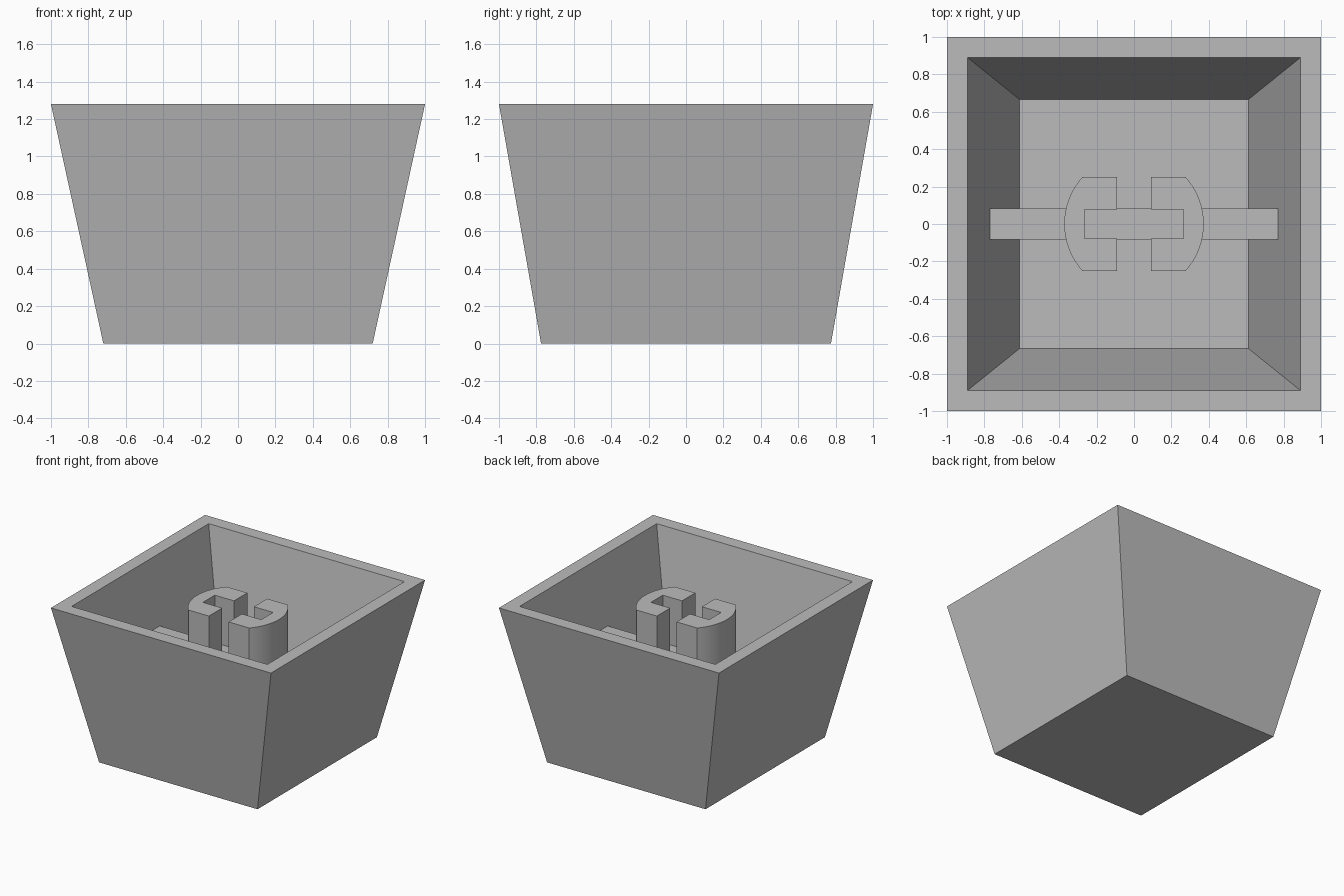
import bpy
import bmesh
from math import asin, cos, sin

cube = bpy.data.objects.get("Cube")
if cube:
    bpy.data.objects.remove(cube, do_unlink=True)

HEIGHT, FLOOR, STEM_TOP, RIB_TOP = 1.28, 0.12, 1.17, 0.78

grey = bpy.data.materials.new("plain_grey")
grey.use_nodes = True
grey.diffuse_color = (0.5, 0.5, 0.5, 1)
grey.node_tree.nodes["Principled BSDF"].inputs["Base Color"].default_value = (0.5, 0.5, 0.5, 1)


def finish(name, bm):
    bmesh.ops.recalc_face_normals(bm, faces=bm.faces)
    mesh = bpy.data.meshes.new(name)
    bm.to_mesh(mesh)
    bm.free()
    mesh.materials.append(grey)
    obj = bpy.data.objects.new(name, mesh)
    bpy.context.collection.objects.link(obj)
    return obj


def extruded(name, points, direction):
    """Closed prism from a planar outline swept along a vector."""
    bm = bmesh.new()
    face = bm.faces.new([bm.verts.new(p) for p in points])
    sweep = bmesh.ops.extrude_face_region(bm, geom=[face])["geom"]
    verts = [v for v in sweep if isinstance(v, bmesh.types.BMVert)]
    bmesh.ops.translate(bm, verts=verts, vec=direction)
    return finish(name, bm)


# Tapered hollow shell: outer base, outer rim, inner rim, inner floor
bm = bmesh.new()
rings = []
for x, y, z in [(0.72, 0.775, 0), (1, 1, HEIGHT), (0.89, 0.89, HEIGHT), (0.612, 0.666, FLOOR)]:
    rings.append([bm.verts.new((sx * x, sy * y, z))
                  for sx, sy in [(-1, -1), (1, -1), (1, 1), (-1, 1)]])
for low, high in zip(rings, rings[1:]):
    for i in range(4):
        j = (i + 1) % 4
        bm.faces.new((low[i], low[j], high[j], high[i]))
bm.faces.new(rings[0])
bm.faces.new(rings[-1])
finish("shell", bm)

# Cross rib whose slanted ends are sunk into the side walls
rib = [(-0.64, FLOOR - 0.02), (0.64, FLOOR - 0.02), (0.79, RIB_TOP), (-0.79, RIB_TOP)]
rib_half = 0.083
extruded("cross_rib", [(x, -rib_half, z) for x, z in rib], (0, 2 * rib_half, 0))

# Pair of C-shaped stem halves with curved outer walls
RADIUS, HALF_DEPTH = 0.373, 0.25
limit = asin(HALF_DEPTH / RADIUS)
steps = 16
arc = [(RADIUS * cos(a), RADIUS * sin(a))
       for a in (limit * (2 * i / steps - 1) for i in range(steps + 1))]
slot = [(0.09, HALF_DEPTH), (0.09, 0.077), (0.265, 0.077),
        (0.265, -0.077), (0.09, -0.077), (0.09, -HALF_DEPTH)]
for side, name in [(1, "left_stem_half"), (-1, "right_stem_half")]:
    base = FLOOR - 0.02
    stem = extruded(name, [(side * x, y, base) for x, y in arc + slot],
                    (0, 0, STEM_TOP - base))
    bpy.ops.object.select_all(action="DESELECT")
    stem.select_set(True)
    bpy.context.view_layer.objects.active = stem
    bpy.ops.object.shade_smooth_by_angle()
